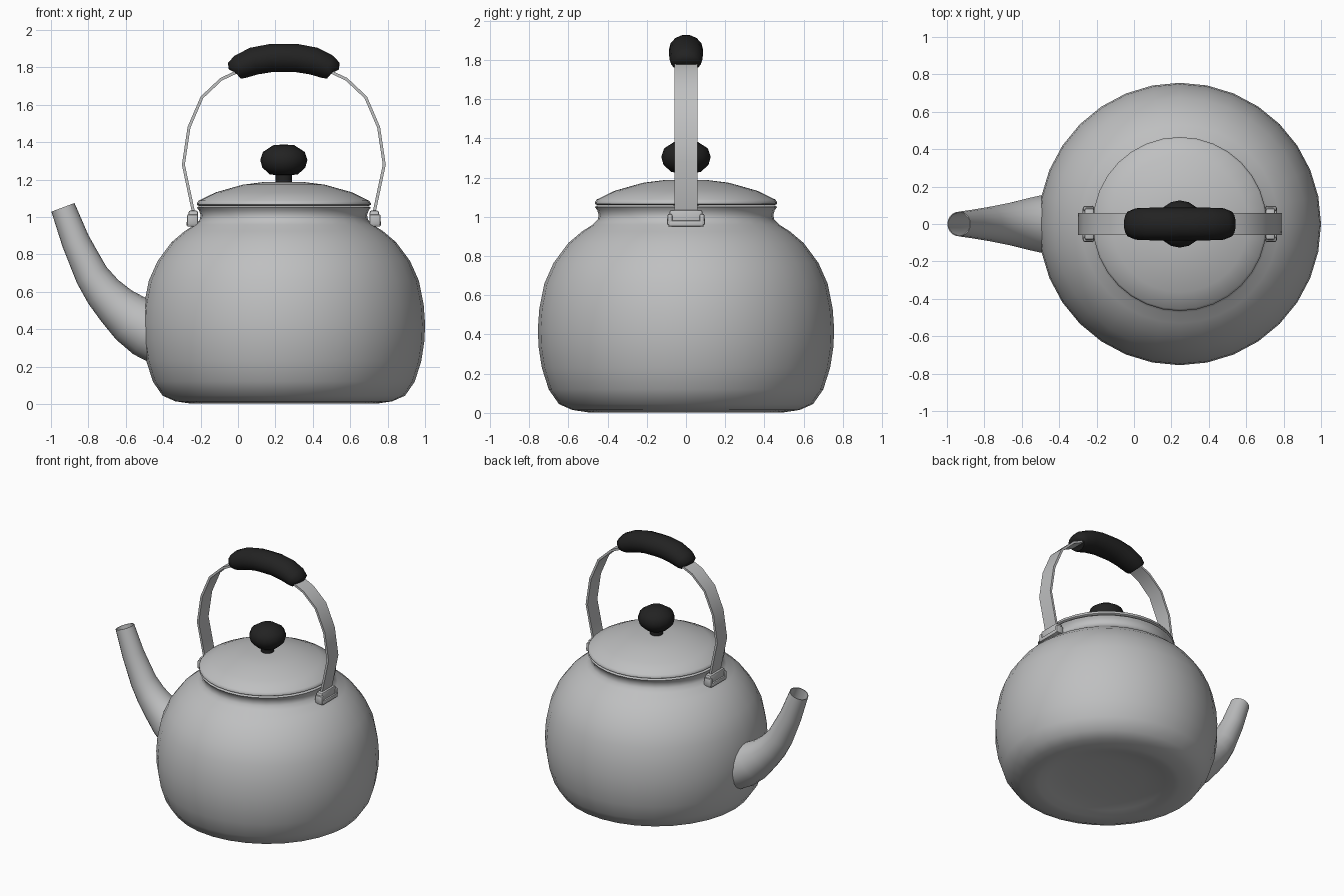
import bpy, bmesh, math
from mathutils import Vector

if "Cube" in bpy.data.objects:
    bpy.data.objects.remove(bpy.data.objects["Cube"])

CX = 0.245  # centre line of the pot


def material(name, colour, rough):
    m = bpy.data.materials.new(name)
    m.use_nodes = True
    m.diffuse_color = (*colour, 1)
    node = m.node_tree.nodes["Principled BSDF"]
    node.inputs["Base Color"].default_value = (*colour, 1)
    node.inputs["Roughness"].default_value = rough
    return m


steel = material("light grey metal", (0.52, 0.525, 0.53), 0.4)
black = material("black plastic", (0.016, 0.016, 0.016), 0.5)


def finish(name, bm, mat, angle=40):
    bmesh.ops.remove_doubles(bm, verts=bm.verts, dist=0.0001)
    bmesh.ops.recalc_face_normals(bm, faces=bm.faces)
    mesh = bpy.data.meshes.new(name)
    bm.to_mesh(mesh)
    bm.free()
    mesh.materials.append(mat)
    ob = bpy.data.objects.new(name, mesh)
    bpy.context.collection.objects.link(ob)
    bpy.ops.object.select_all(action="DESELECT")
    ob.select_set(True)
    bpy.context.view_layer.objects.active = ob
    bpy.ops.object.shade_smooth_by_angle(angle=math.radians(angle))
    return ob


def skin(bm, rings):
    for a, b in zip(rings, rings[1:]):
        for i in range(len(a)):
            j = (i + 1) % len(a)
            bm.faces.new((a[i], a[j], b[j], b[i]))


def lathe(name, profile, mat, sides, angle=40):
    """Turn a (radius, height) profile about the pot's centre line."""
    bm = bmesh.new()
    verts = [bm.verts.new((CX + r, 0, z)) for r, z in profile]
    edges = [bm.edges.new(p) for p in zip(verts, verts[1:])]
    bmesh.ops.spin(bm, geom=verts + edges, cent=(CX, 0, 0), axis=(0, 0, 1),
                   angle=math.tau, steps=sides)
    bmesh.ops.remove_doubles(bm, verts=bm.verts, dist=0.0001)
    return finish(name, bm, mat, angle)


def sweep(name, path, section, mat, caps=True, angle=40):
    """Sweep a section along (x, z, half width, half depth) stations."""
    bm = bmesh.new()
    pts = [Vector((x, 0, z)) for x, z, _, _ in path]
    rings = []
    for i, (_, _, w, d) in enumerate(path):
        t = (pts[min(i + 1, len(pts) - 1)] - pts[max(i - 1, 0)]).normalized()
        n = Vector((-t.z, 0, t.x))
        rings.append([bm.verts.new(pts[i] + Vector((0, u * w, 0)) + n * v * d)
                      for u, v in section])
    skin(bm, rings)
    if caps:
        bm.faces.new(rings[0])
        bm.faces.new(rings[-1])
    return finish(name, bm, mat, angle)


def circle(n):
    return [(math.cos(math.tau * i / n), math.sin(math.tau * i / n)) for i in range(n)]


def arch(half):
    """Mirror the left half of a path, ending on the centre, to the right."""
    left = [(CX - d, z, w, t) for d, z, w, t in half]
    right = [(CX + d, z, w, t) for d, z, w, t in reversed(half[:-1])]
    return left + right


# Pot body with a dished base and a flared neck
lathe("kettle_body", [
    (0, 0.045), (0.25, 0.038), (0.40, 0.02), (0.46, 0.003), (0.50, 0.003),
    (0.58, 0.015), (0.648, 0.045), (0.70, 0.12), (0.735, 0.23), (0.752, 0.34),
    (0.755, 0.43), (0.748, 0.53), (0.722, 0.66), (0.675, 0.765), (0.60, 0.866),
    (0.53, 0.925), (0.475, 0.96), (0.45, 0.985), (0.445, 1.01), (0.453, 1.035),
    (0.465, 1.05), (0.455, 1.057), (0, 1.057)], steel, 32)

# Domed lid
lathe("lid", [
    (0, 1.06), (0.455, 1.06), (0.465, 1.066), (0.465, 1.075), (0.455, 1.088),
    (0.365, 1.132), (0.22, 1.173), (0.11, 1.187), (0, 1.187)], steel, 32)

# Lid knob on its stem
lathe("lid_knob", [
    (0, 1.17), (0.045, 1.17), (0.045, 1.225), (0.075, 1.228), (0.115, 1.265),
    (0.126, 1.305), (0.112, 1.348), (0.055, 1.385), (0, 1.388)], black, 16, 50)

# Tapered spout: outer wall, then back down inside the open tip
outer = [(-0.38, 0.36, 0.165), (-0.49, 0.405, 0.155), (-0.57, 0.455, 0.137),
         (-0.65, 0.525, 0.116), (-0.72, 0.60, 0.102), (-0.782, 0.69, 0.09),
         (-0.868, 0.87, 0.076), (-0.936, 1.052, 0.066)]
sweep("spout", [(x, z, r, r) for x, z, r in outer], circle(20), steel, caps=False)
sweep("spout_lining", [(x, z, r - 0.005, r - 0.005) for x, z, r in outer[3:]],
      circle(20), steel)
bpy.data.objects["spout_lining"].data.materials[0] = steel

# Open the lining's tip and join it to the outer wall with a rim
lining = bpy.data.objects["spout_lining"]
bm = bmesh.new()
bm.from_mesh(lining.data)
bmesh.ops.delete(bm, geom=[max((f for f in bm.faces if len(f.verts) > 4),
                               key=lambda f: f.calc_center_median().z)],
                 context="FACES_ONLY")
bmesh.ops.reverse_faces(bm, faces=bm.faces)
bm.to_mesh(lining.data)
bm.free()
tip, prev = Vector((-0.936, 0, 1.052)), Vector((-0.868, 0, 0.87))
t = (tip - prev).normalized()
n = Vector((-t.z, 0, t.x))
bm = bmesh.new()
skin(bm, [[bm.verts.new(tip + Vector((0, u * r, 0)) + n * v * r) for u, v in circle(20)]
          for r in (0.066, 0.061)])
finish("spout_rim", bm, steel)

# Flat metal handle band
W, T = 0.058, 0.008
half = [(0.478, 1.0), (0.486, 1.04), (0.537, 1.28), (0.507, 1.48), (0.438, 1.64),
        (0.335, 1.737), (0.20, 1.80), (0, 1.825)]
sweep("handle_band", arch([(d, z, W, T) for d, z in half]),
      [(-1, -1), (1, -1), (1, 1), (-1, 1)], steel)

# Rounded grip around the top of the band
sweep("handle_grip", arch([
    (0.268, 1.776, 0.045, 0.03), (0.265, 1.782, 0.072, 0.055),
    (0.235, 1.803, 0.084, 0.068), (0.16, 1.834, 0.087, 0.076),
    (0.07, 1.85, 0.087, 0.077), (0, 1.851, 0.087, 0.077)]), circle(14), black, angle=60)


# Brackets holding the band, each with a pair of rounded lugs
def block(name, centre, size, bevel):
    bm = bmesh.new()
    bmesh.ops.create_cube(bm, size=1)
    for v in bm.verts:
        spread = 1.12 if v.co.z < 0 else 1
        v.co = Vector(centre) + Vector((v.co.x * size[0], v.co.y * size[1] * spread,
                                        v.co.z * size[2]))
    bmesh.ops.bevel(bm, geom=bm.edges[:], offset=bevel, segments=2, affect="EDGES",
                    profile=0.5)
    return finish(name, bm, steel)


for side, s in (("right", -1), ("left", 1)):
    block(side + "_bracket", (CX + s * 0.484, 0, 0.992), (0.05, 0.165, 0.085), 0.01)
    for end, e in (("front", -1), ("back", 1)):
        block(f"{side}_{end}_lug", (CX + s * 0.488, e * 0.082, 0.985),
              (0.06, 0.026, 0.06), 0.01)
    block(side + "_bracket_foot", (CX + s * 0.48, 0, 0.965), (0.08, 0.165, 0.03), 0.008)
